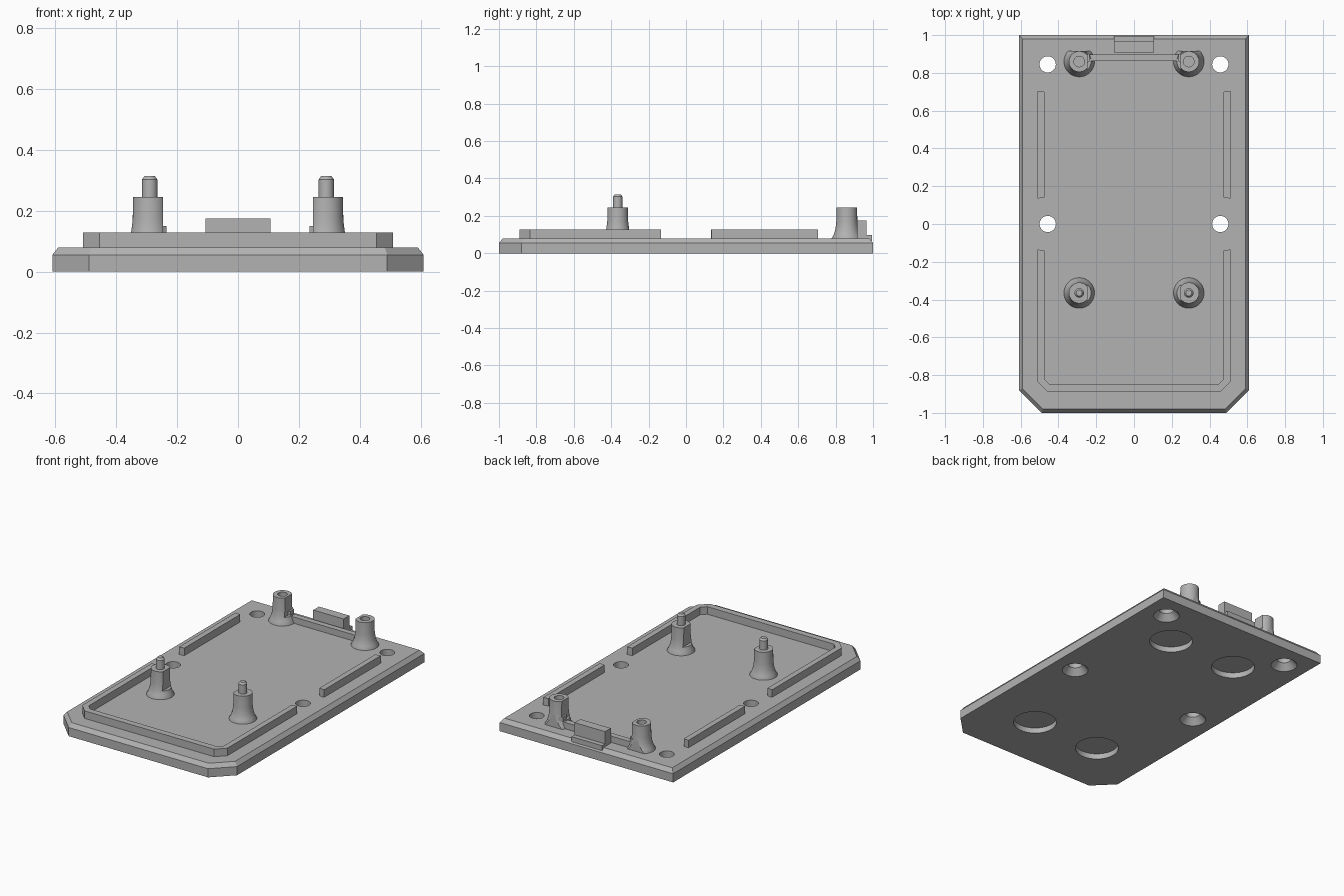
import bpy, bmesh, math

cube = bpy.data.objects.get("Cube")
if cube:
    bpy.data.objects.remove(cube, do_unlink=True)

grey = bpy.data.materials.new("plain_grey")
grey.use_nodes = True
COLOUR = (0.45, 0.45, 0.45, 1)
grey.diffuse_color = COLOUR
grey.node_tree.nodes["Principled BSDF"].inputs["Base Color"].default_value = COLOUR


def loft(name, rings, smooth=False):
    """Skin a stack of equal rings and cap both ends."""
    bm = bmesh.new()
    loops = [[bm.verts.new(p) for p in ring] for ring in rings]
    n = len(loops[0])
    for a, b in zip(loops, loops[1:]):
        for i in range(n):
            j = (i + 1) % n
            bm.faces.new((a[i], a[j], b[j], b[i]))
    bm.faces.new(loops[0][::-1])
    bm.faces.new(loops[-1])
    bmesh.ops.recalc_face_normals(bm, faces=bm.faces)
    mesh = bpy.data.meshes.new(name)
    bm.to_mesh(mesh)
    bm.free()
    mesh.materials.append(grey)
    obj = bpy.data.objects.new(name, mesh)
    bpy.context.collection.objects.link(obj)
    if smooth:
        shade(obj)
    return obj


def shade(obj):
    select(obj)
    bpy.ops.object.shade_smooth_by_angle(angle=math.radians(30))


def select(obj):
    bpy.ops.object.select_all(action='DESELECT')
    obj.select_set(True)
    bpy.context.view_layer.objects.active = obj


def prism(name, outline, z0, z1):
    return loft(name, [[(x, y, z) for x, y in outline] for z in (z0, z1)])


def box(name, x0, x1, y0, y1, z0, z1):
    return prism(name, [(x0, y0), (x1, y0), (x1, y1), (x0, y1)], z0, z1)


def lathe(name, x, y, profile, sides=40):
    turns = [2 * math.pi * i / sides for i in range(sides)]
    return loft(name, [[(x + r * math.cos(t), y + r * math.sin(t), z) for t in turns]
                       for r, z in profile], True)


def cut(obj, cutter):
    """Subtract a helper solid, then remove the helper."""
    cutter.hide_render = True
    mod = obj.modifiers.new("cut", 'BOOLEAN')
    mod.operation = 'DIFFERENCE'
    mod.solver = 'EXACT'
    mod.object = cutter
    select(obj)
    bpy.ops.object.modifier_apply(modifier=mod.name)
    bpy.data.objects.remove(cutter, do_unlink=True)


# Base plate with clipped front corners and a bevelled top rim
def plate_outline(inset):
    x, y = 0.61 - inset, 1 - inset
    c = 0.12 - 0.6 * inset
    return [(-x, y), (-x, c - y), (c - x, -y), (x - c, -y), (x, c - y), (x, y)]


FLOOR = 0.08
plate = loft("base_plate", [[(x, y, z) for x, y in plate_outline(inset)]
                            for inset, z in ((0, 0), (0, 0.055), (0.02, FLOOR))])

# Countersunk screw holes and round foot recesses underneath
for side in (-1, 1):
    for y in (0, 0.845):
        cut(plate, lathe("screw_cutter", side * 0.457, y,
                         [(0.085, -0.01), (0.077, 0), (0.043, 0.04), (0.043, 0.1)]))
    for y in (-0.63, 0.63):
        cut(plate, lathe("foot_cutter", side * 0.24, y, [(0.128, -0.02), (0.128, 0.035)]))
shade(plate)

# Locating lip: a U at the front and a straight rail on each side
half = [(0.475, -0.14), (0.51, -0.135), (0.51, -0.835), (0.455, -0.89)]
inner = [(0.475, -0.14), (0.475, -0.82), (0.445, -0.85)]
u_shape = half[1:] + [(-x, y) for x, y in reversed(half[1:])]
u_shape += [(-x, y) for x, y in inner] + inner[::-1]
prism("front_lip", u_shape, FLOOR - 0.005, 0.128)
for side, label in ((1, "left"), (-1, "right")):
    prism(label + "_rail", [(side * x, y) for x, y in
                            ((0.475, 0.14), (0.51, 0.135), (0.51, 0.705), (0.475, 0.70))],
          FLOOR - 0.005, 0.128)

# Posts with flared feet and a flat on the inner side
FLARE = [(0.081, FLOOR - 0.005), (0.081, FLOOR), (0.07, 0.1), (0.061, 0.13),
         (0.056, 0.17), (0.055, 0.245)]
PIN = [(0.025, 0.245), (0.025, 0.303), (0.016, 0.315)]


def cut_flat(post, side, y):
    xs = sorted((side * 0.247, side * 0.2))
    cut(post, box("flat_cutter", *xs, y - 0.1, y + 0.1, 0.125, 0.4))


for side, label in ((1, "left"), (-1, "right")):
    x = side * 0.29
    front = lathe(label + "_front_post", x, -0.365, FLARE + PIN)
    cut_flat(front, side, -0.365)
    shade(front)

    back = lathe(label + "_back_post", x, 0.86, FLARE)
    cut_flat(back, side, 0.86)
    cut(back, box("foot_trim", x - 0.2, x + 0.2, 0.917, 1.1, 0, 0.4))
    cut(back, lathe("bore_cutter", x, 0.86, [(0.028, 0.1), (0.028, 0.3)]))
    shade(back)

    # Small gusset joining the post to the cross rib
    prism(label + "_gusset", [(side * gx, gy) for gx, gy in
                              ((0.26, 0.845), (0.235, 0.862), (0.235, 0.898), (0.26, 0.915))],
          FLOOR - 0.005, 0.15)

# Cross rib between the back posts
box("cross_rib", -0.24, 0.24, 0.862, 0.898, FLOOR - 0.005, 0.12)

# Rear latch block with a low ledge reaching the back edge
box("latch_block", -0.107, 0.107, 0.908, 0.965, FLOOR - 0.005, 0.175)
box("latch_ledge", -0.107, 0.107, 0.96, 0.995, FLOOR - 0.015, 0.097)
